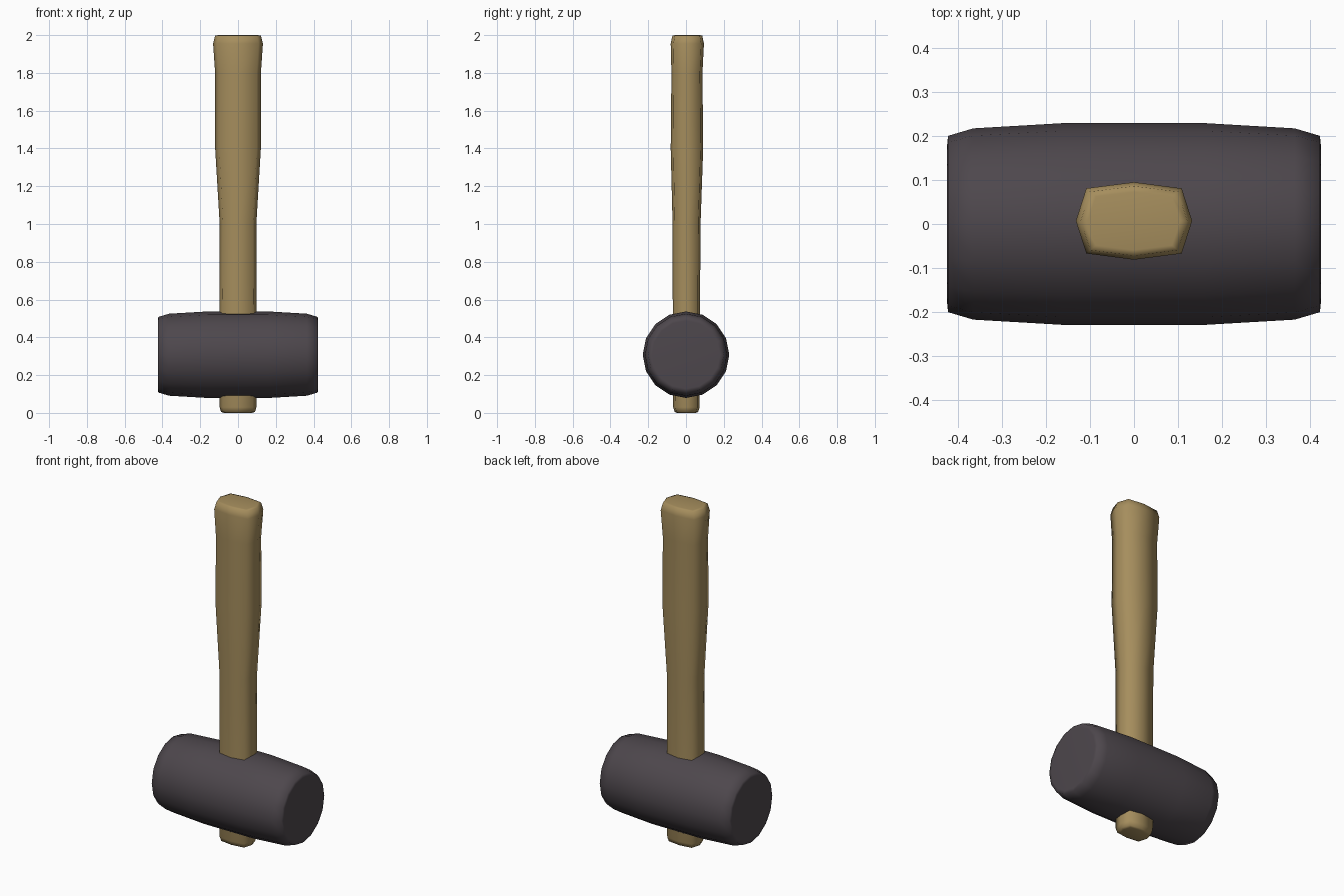
import bpy, bmesh
from math import sin, cos, tau

if "Cube" in bpy.data.objects:
    bpy.data.objects.remove(bpy.data.objects["Cube"])


def material(name, rgb):
    m = bpy.data.materials.new(name)
    m.diffuse_color = (*rgb, 1)
    m.use_nodes = True
    m.node_tree.nodes["Principled BSDF"].inputs["Base Color"].default_value = m.diffuse_color
    return m


def loft(name, rings, mat):
    """Skin a list of equal-length point rings, cap both ends, shade smooth."""
    bm = bmesh.new()
    loops = [[bm.verts.new(p) for p in ring] for ring in rings]
    n = len(loops[0])
    for a, b in zip(loops, loops[1:]):
        for i in range(n):
            j = (i + 1) % n
            bm.faces.new((a[i], a[j], b[j], b[i]))
    bm.faces.new(loops[0][::-1])
    bm.faces.new(loops[-1])
    bmesh.ops.recalc_face_normals(bm, faces=bm.faces)
    for f in bm.faces:
        f.smooth = True
    me = bpy.data.meshes.new(name)
    bm.to_mesh(me)
    bm.free()
    me.materials.append(mat)
    ob = bpy.data.objects.new(name, me)
    bpy.context.collection.objects.link(ob)
    return ob


wood = material("tan wood", (0.38, 0.27, 0.11))
rubber = material("dark rubber", (0.075, 0.063, 0.073))

# Handle: flattened octagon section, swelling towards the grip
section = [(1, 0), (0.82, 0.84), (0, 1), (-0.82, 0.84),
           (-1, 0), (-0.82, -0.84), (0, -1), (0.82, -0.84)]
stations = [  # z, half width x, half depth y, y centre
    (0.0, 0.075, 0.050, 0.002), (0.005, 0.090, 0.062, 0.002),
    (0.03, 0.097, 0.070, 0.002), (0.53, 0.099, 0.072, 0.002),
    (1.00, 0.097, 0.074, 0.003), (1.40, 0.121, 0.086, 0.005),
    (1.80, 0.121, 0.082, 0.005), (1.955, 0.132, 0.088, 0.007),
    (1.997, 0.121, 0.079, 0.007), (2.0, 0.105, 0.066, 0.007)]
loft("handle", [[(x * w, y * d + c, z) for x, y in section]
                for z, w, d, c in stations], wood)

# Head: sixteen-sided barrel lying along x
half = [(0.16, 0.229), (0.365, 0.217), (0.422, 0.2), (0.424, 0.18)]
profile = [(-x, r) for x, r in reversed(half)] + half
loft("head", [[(x, r * cos(tau * i / 16), 0.308 + r * sin(tau * i / 16))
               for i in range(16)] for x, r in profile], rubber)
